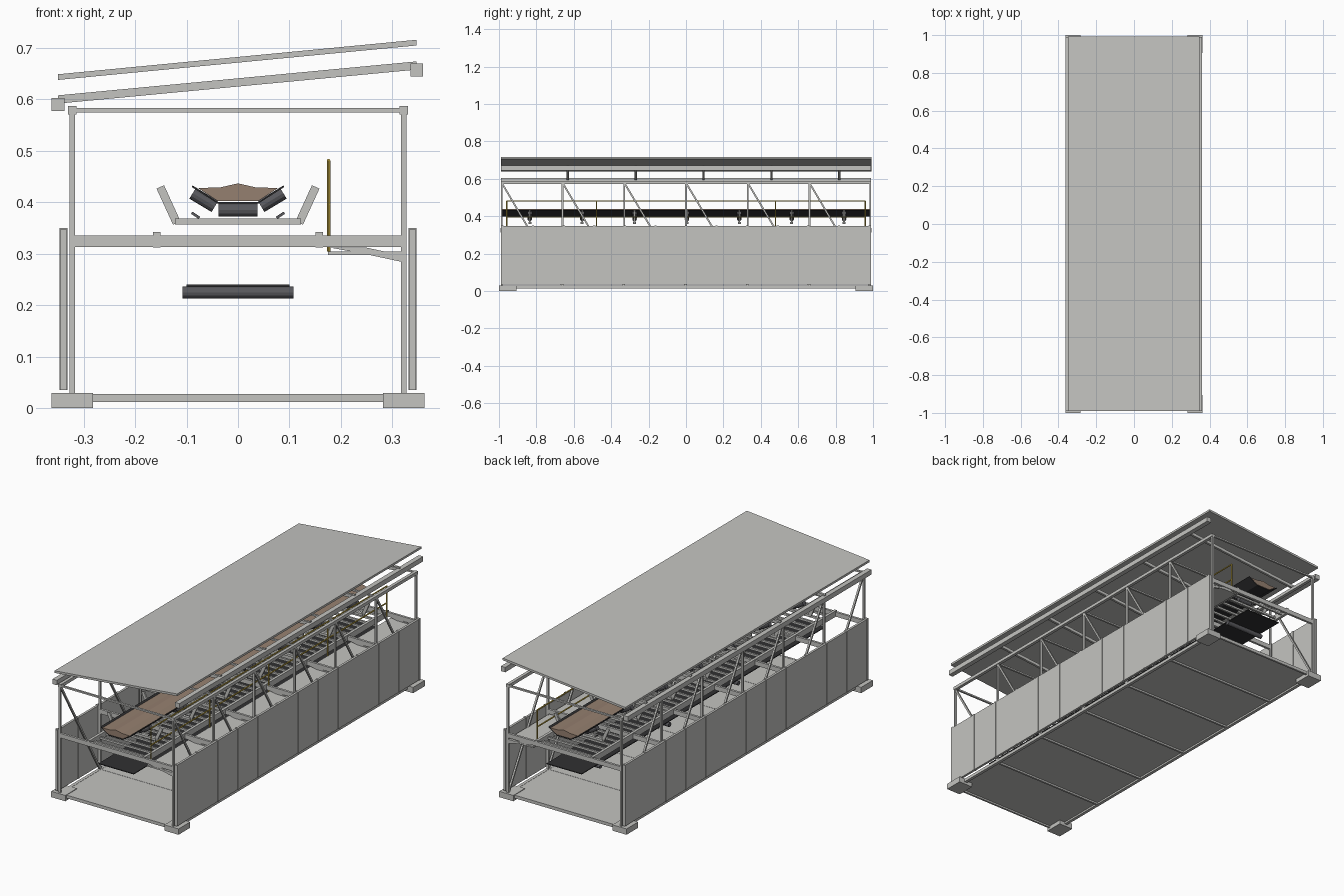
import bpy, bmesh
from mathutils import Vector, Matrix

cube = bpy.data.objects.get("Cube")
if cube:
    bpy.data.objects.remove(cube, do_unlink=True)


def material(name, rgb):
    m = bpy.data.materials.new(name)
    m.use_nodes = True
    m.diffuse_color = (*rgb, 1)
    m.node_tree.nodes["Principled BSDF"].inputs["Base Color"].default_value = (*rgb, 1)
    return m


STEEL = material("pale grey steel", (0.55, 0.55, 0.53))
ROLLER = material("dark grey roller", (0.10, 0.10, 0.11))
RUBBER = material("black rubber", (0.03, 0.03, 0.032))
ORE = material("brown ore", (0.30, 0.215, 0.16))
YELLOW = material("safety yellow", (0.60, 0.43, 0.06))


class Part:
    """Collects simple solids into one named object."""

    def __init__(self, name, mat):
        self.name, self.mat, self.bm = name, mat, bmesh.new()

    def box(self, x0, x1, y0, y1, z0, z1):
        lo, hi = Vector((x0, y0, z0)), Vector((x1, y1, z1))
        size = Matrix.Diagonal((*(hi - lo), 1))
        bmesh.ops.create_cube(self.bm, size=1, matrix=Matrix.Translation((lo + hi) / 2) @ size)

    def bar(self, a, b, w, d=None):
        a, b = Vector(a), Vector(b)
        turn = (b - a).to_track_quat('Z', 'Y').to_matrix().to_4x4()
        size = Matrix.Diagonal((w, d or w, (b - a).length, 1))
        bmesh.ops.create_cube(self.bm, size=1, matrix=Matrix.Translation((a + b) / 2) @ turn @ size)

    def rod(self, a, b, r, sides=12):
        a, b = Vector(a), Vector(b)
        turn = (b - a).to_track_quat('Z', 'Y').to_matrix().to_4x4()
        bmesh.ops.create_cone(self.bm, cap_ends=True, segments=sides, radius1=r, radius2=r,
                              depth=(b - a).length, matrix=Matrix.Translation((a + b) / 2) @ turn)

    def extrude(self, outline, y0, y1):
        ring = [[self.bm.verts.new((x, y, z)) for x, z in outline] for y in (y0, y1)]
        n = len(outline)
        self.bm.faces.new(ring[0])
        self.bm.faces.new(ring[1][::-1])
        for i in range(n):
            j = (i + 1) % n
            self.bm.faces.new((ring[0][i], ring[1][i], ring[1][j], ring[0][j]))

    def done(self):
        bmesh.ops.recalc_face_normals(self.bm, faces=self.bm.faces)
        mesh = bpy.data.meshes.new(self.name)
        self.bm.to_mesh(mesh)
        self.bm.free()
        mesh.materials.append(self.mat)
        bpy.context.collection.objects.link(bpy.data.objects.new(self.name, mesh))


END = 0.99
BAY = 0.33
frames = [BAY * i for i in range(-3, 4)]
frames = [max(-0.985, min(0.985, y)) for y in frames]
idlers = [0.005 + 0.28 * i for i in range(-3, 4)]

# Base: feet, floor and floor beams
feet = Part("corner_feet", STEEL)
for s in (-1, 1):
    for t in (-1, 1):
        xs, ys = sorted((s * 0.282, s * 0.362)), sorted((t * 0.905, t))
        feet.box(*xs, *ys, 0, 0.03)
feet.done()

floor = Part("floor_plate", STEEL)
floor.box(-0.32, 0.32, -END, END, 0.021, 0.027)
floor.done()

beams = Part("floor_beams", STEEL)
for y in frames:
    beams.box(-0.32, 0.32, y - 0.005, y + 0.005, 0.012, 0.028)
for s in (-1, 1):
    beams.box(s * 0.322 - 0.008, s * 0.322 + 0.008, -END, END, 0.012, 0.028)
beams.done()

# Side trusses joined by top ties
truss = Part("truss_frame", STEEL)
for s in (-1, 1):
    x = s * 0.322
    truss.box(x - 0.008, x + 0.008, -END, END, 0.571, 0.587)
    for y in frames:
        truss.box(x - 0.005, x + 0.005, y - 0.005, y + 0.005, 0.02, 0.58)
    for y0, y1 in zip(frames, frames[1:]):
        truss.bar((x, y0, 0.578), (x, y1, 0.025), 0.009)
for y in frames:
    truss.box(-0.322, 0.322, y - 0.005, y + 0.005, 0.575, 0.583)
truss.done()

# Side cladding with cover strips
clad = Part("side_cladding", STEEL)
strips = Part("cladding_strips", STEEL)
for s in (-1, 1):
    x = s * 0.339
    clad.box(x - 0.006, x + 0.006, -END, END, 0.035, 0.348)
    for i in range(-6, 7):
        y = i * 0.1635
        strips.box(x - 0.008, x + 0.008, y - 0.006, y + 0.006, 0.035, 0.35)
clad.done()
strips.done()

# Sloping roof
roof = Part("roof_sheet", STEEL)
roof.extrude([(-0.35, 0.638), (0.347, 0.705), (0.347, 0.716), (-0.35, 0.649)], -END, 0.993)
roof.done()

rafters = Part("rafters", STEEL)
for i in range(5):
    y = -0.632 + i * 0.363
    rafters.extrude([(-0.35, 0.592), (0.347, 0.658), (0.347, 0.674), (-0.35, 0.608)],
                    y - 0.006, y + 0.006)
rafters.done()

eaves = Part("eave_beams", STEEL)
eaves.box(-0.362, -0.337, -END, END, 0.578, 0.603)
eaves.box(0.335, 0.36, -END, END, 0.645, 0.67)
eaves.done()

# Conveyor bed
bed = Part("conveyor_bed", STEEL)
for y in frames:
    bed.box(-0.32, 0.32, y - 0.006, y + 0.006, 0.313, 0.336)
for s in (-1, 1):
    bed.box(s * 0.158 - 0.007, s * 0.158 + 0.007, -END, END, 0.312, 0.342)
bed.done()

rungs = Part("bed_rungs", STEEL)
for i in range(-19, 20):
    rungs.box(-0.155, 0.155, i * 0.05 - 0.005, i * 0.05 + 0.005, 0.318, 0.328)
rungs.done()

# Troughed idlers
brackets = Part("idler_brackets", STEEL)
rollers = Part("carrying_rollers", ROLLER)
for y in idlers:
    brackets.box(-0.122, 0.122, y - 0.008, y + 0.008, 0.357, 0.369)
    rollers.rod((-0.038, y, 0.385), (0.038, y, 0.385), 0.0125)
    for s in (-1, 1):
        brackets.bar((s * 0.119, y, 0.36), (s * 0.151, y, 0.43), 0.009, 0.016)
        rollers.rod((s * 0.045, y, 0.392), (s * 0.088, y, 0.418), 0.0125)
        rollers.bar((s * 0.075, y, 0.37), (s * 0.09, y, 0.38), 0.005)
brackets.done()
rollers.done()

# Loaded belt
half = [(0.088, 0.433), (0.04, 0.401), (0.04, 0.398), (0.09, 0.43)]
belt = Part("trough_belt", RUBBER)
belt.extrude([(-x, z) for x, z in half[:2]] + half[1::-1]
             + half[:1:-1] + [(-x, z) for x, z in half[2:]], -END, END)
belt.done()

load = Part("ore_load", ORE)
load.extrude([(-0.078, 0.428), (-0.04, 0.403), (0.04, 0.403), (0.078, 0.428),
              (0.035, 0.429), (0, 0.437), (-0.035, 0.429)], -END, END)
load.done()

# Return run
back = Part("return_belt", RUBBER)
back.box(-0.1, 0.1, -END, END, 0.236, 0.24)
back.done()

lower = Part("return_rollers", ROLLER)
for y in idlers[::2]:
    lower.rod((-0.108, y, 0.225), (0.108, y, 0.225), 0.0115)
lower.done()

# Walkway and its brackets
walk = Part("walkway", STEEL)
walk.box(0.175, 0.322, -END, END, 0.298, 0.305)
for y in frames:
    walk.extrude([(0.18, 0.312), (0.25, 0.312), (0.32, 0.297), (0.32, 0.284), (0.25, 0.299)],
                 y - 0.004, y + 0.004)
walk.done()

# Handrail
rail = Part("handrail", YELLOW)
for i in range(-2, 3):
    rail.rod((0.176, i * 0.479, 0.305), (0.176, i * 0.479, 0.481), 0.0035, 8)
for z in (0.395, 0.481):
    rail.rod((0.176, -0.96, z), (0.176, 0.96, z), 0.0035, 8)
rail.done()
